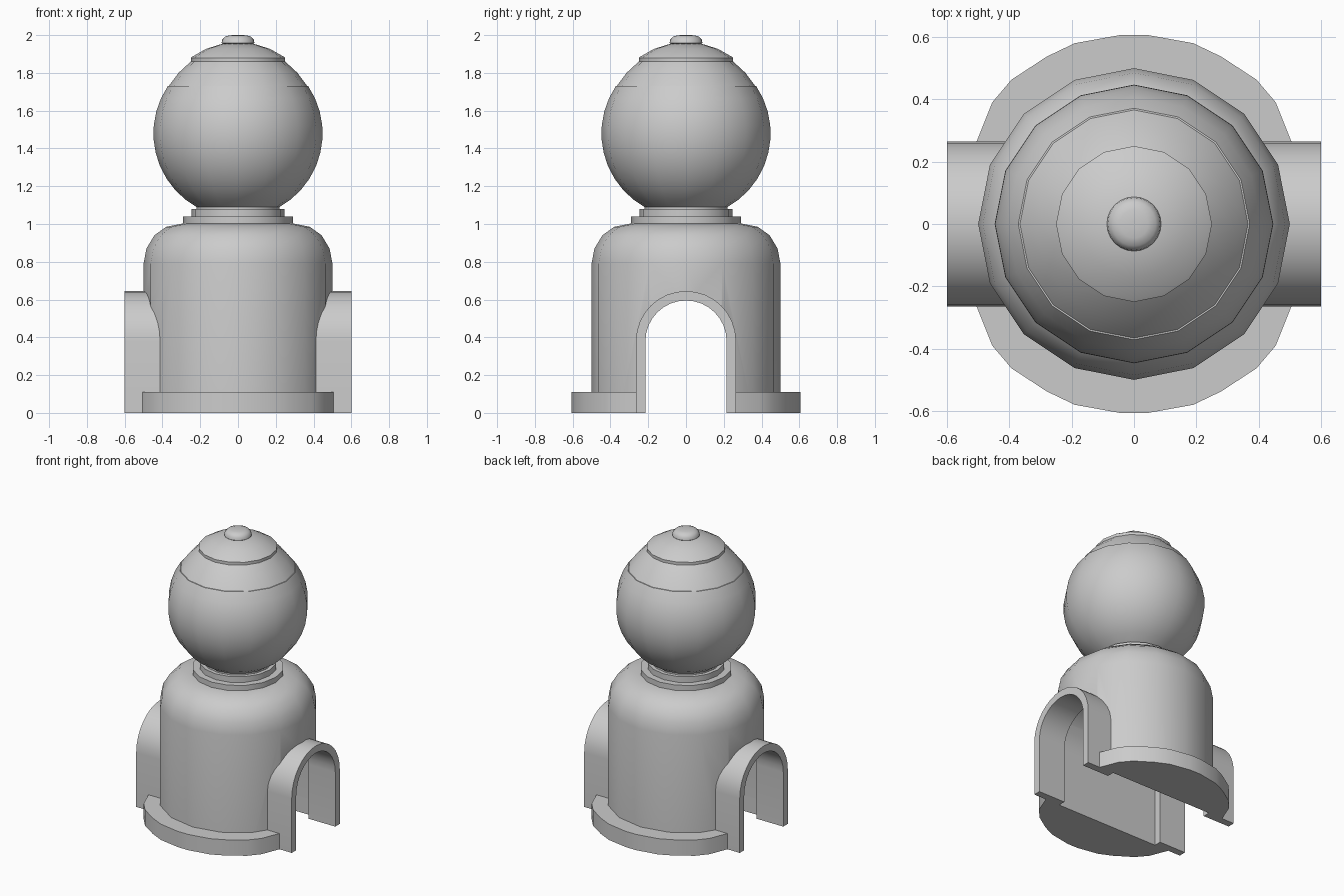
import bpy, bmesh, math

if "Cube" in bpy.data.objects:
    bpy.data.objects.remove(bpy.data.objects["Cube"])


def finish(bm, name):
    bmesh.ops.recalc_face_normals(bm, faces=bm.faces)
    me = bpy.data.meshes.new(name)
    bm.to_mesh(me)
    bm.free()
    ob = bpy.data.objects.new(name, me)
    bpy.context.collection.objects.link(ob)
    return ob


def smooth(ob):
    bpy.ops.object.select_all(action='DESELECT')
    ob.select_set(True)
    bpy.context.view_layer.objects.active = ob
    bpy.ops.object.shade_smooth_by_angle(angle=math.radians(32))


def lathe(name, profile, sides=16):
    """Closed solid of revolution from (radius, z) points."""
    bm = bmesh.new()
    rings = [[bm.verts.new((r * math.cos(2 * math.pi * i / sides),
                            r * math.sin(2 * math.pi * i / sides), z))
              for i in range(sides)] for r, z in profile]
    for a, b in zip(rings, rings[1:]):
        for i in range(sides):
            j = (i + 1) % sides
            bm.faces.new((a[i], a[j], b[j], b[i]))
    bm.faces.new(rings[0][::-1])
    bm.faces.new(rings[-1])
    return finish(bm, name)


def prism(name, outline, move):
    """Extrude a planar 3D outline by the vector move."""
    bm = bmesh.new()
    face = bm.faces.new([bm.verts.new(p) for p in outline])
    new = bmesh.ops.extrude_face_region(bm, geom=[face])['geom']
    bmesh.ops.translate(bm, vec=move,
                        verts=[v for v in new if isinstance(v, bmesh.types.BMVert)])
    return finish(bm, name)


def arch(r, bottom):
    """Arch outline as (y, z) points, foot to foot."""
    arc = [(r * math.cos(math.pi * i / 16), 0.38 + r * math.sin(math.pi * i / 16))
           for i in range(17)]
    return [(r, bottom)] + arc + [(-r, bottom)]


# rounded body
body = lathe("body", [(0.5, 0), (0.5, 0.79), (0.485, 0.87), (0.443, 0.94),
                      (0.38, 0.985), (0.29, 1.003)])

# base flange, outlined by mirroring one quarter
quarter = [(0.505, 0.265), (0.455, 0.39), (0.393, 0.463),
           (0.28, 0.537), (0.19, 0.58), (0.04, 0.607)]
half = quarter + [(-x, y) for x, y in reversed(quarter)]
outline = half + [(-x, -y) for x, y in half]
flange = prism("base_flange", [(x, y, 0) for x, y in outline], (0, 0, 0.11))

# tunnel cut through the body and flange
cutter = prism("tunnel_cutter", [(-1, y, z) for y, z in arch(0.265, -0.1)], (2, 0, 0))
cutter.hide_render = True
for ob in (body, flange):
    mod = ob.modifiers.new("tunnel", 'BOOLEAN')
    mod.operation = 'DIFFERENCE'
    mod.solver = 'EXACT'
    mod.object = cutter
    bpy.context.view_layer.objects.active = ob
    bpy.ops.object.modifier_apply(modifier=mod.name)
    smooth(ob)
bpy.data.objects.remove(cutter)

# arched door frames on both sides
ring = arch(0.265, 0) + arch(0.215, 0)[::-1]
for side, x in (("right", 0.395), ("left", -0.6)):
    smooth(prism("door_frame_" + side, [(x, y, z) for y, z in ring], (0.205, 0, 0)))

# stepped neck collar
smooth(lathe("neck_collar", [(0.29, 1.0), (0.29, 1.04), (0.245, 1.04),
                             (0.245, 1.08), (0.22, 1.08), (0.22, 1.1)]))

# ball with a seam below its upper cap
ball = []
for i in range(11):
    a = math.radians(-61 + 95 * i / 10)
    ball.append((0.448 * math.cos(a), 1.48 + 0.448 * math.sin(a)))
ball += [(0.366, 1.731), (0.315, 1.8), (0.25, 1.86)]
smooth(lathe("ball", ball))

# lid ring and shallow dome
smooth(lathe("lid", [(0.25, 1.857), (0.25, 1.88), (0.24, 1.887),
                     (0.17, 1.927), (0.08, 1.955)]))

# top knob
smooth(lathe("knob", [(0.07, 1.945), (0.087, 1.958), (0.084, 1.975),
                      (0.07, 1.991), (0.045, 1.999), (0.01, 2.0)], 24))
